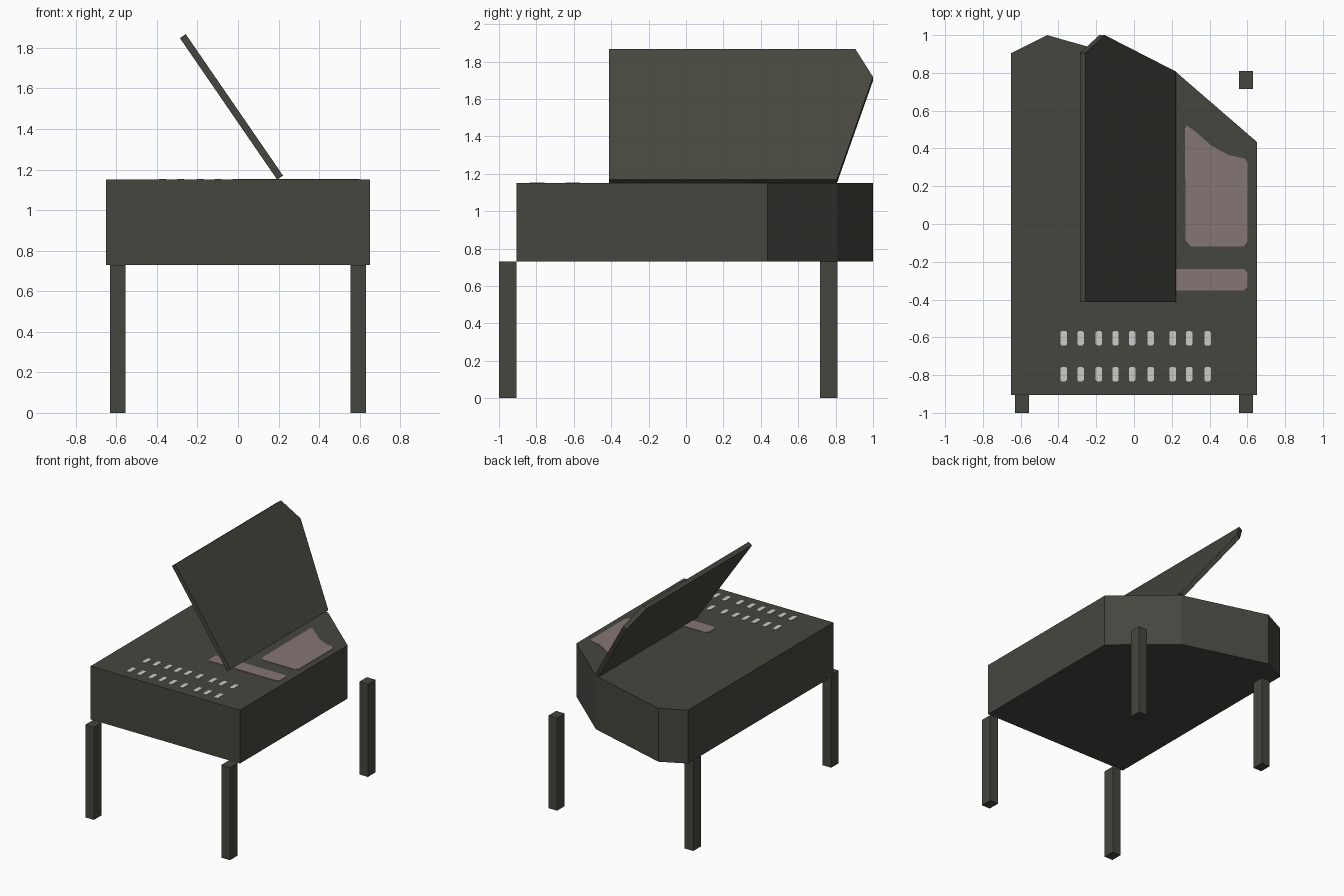
import bpy, bmesh, math
from mathutils import Matrix, Vector

if "Cube" in bpy.data.objects:
    bpy.data.objects.remove(bpy.data.objects["Cube"])


def material(name, rgb):
    m = bpy.data.materials.new(name)
    m.diffuse_color = (*rgb, 1)
    m.use_nodes = True
    m.node_tree.nodes["Principled BSDF"].inputs["Base Color"].default_value = m.diffuse_color
    return m


CHARCOAL = material("charcoal", (0.062, 0.062, 0.050))
MAUVE = material("dusty mauve", (0.235, 0.180, 0.172))
PALE = material("pale grey", (0.60, 0.60, 0.57))


def prism(name, outlines, z0, z1, mat, matrix=Matrix()):
    """Extrude one or more flat outlines from z0 to z1."""
    bm = bmesh.new()
    for pts in outlines:
        face = bm.faces.new([bm.verts.new((x, y, z0)) for x, y in pts])
        ext = bmesh.ops.extrude_face_region(bm, geom=[face])
        top = [v for v in ext["geom"] if isinstance(v, bmesh.types.BMVert)]
        bmesh.ops.translate(bm, verts=top, vec=(0, 0, z1 - z0))
    bmesh.ops.transform(bm, matrix=matrix, verts=bm.verts)
    bmesh.ops.recalc_face_normals(bm, faces=bm.faces)
    me = bpy.data.meshes.new(name)
    bm.to_mesh(me)
    bm.free()
    me.materials.append(mat)
    ob = bpy.data.objects.new(name, me)
    bpy.context.collection.objects.link(ob)
    return ob


def rect(cx, cy, w, d, c=0.0):
    """Rectangle, with chamfered corners when c > 0."""
    x, y = w / 2, d / 2
    if c == 0:
        pts = [(-x, -y), (x, -y), (x, y), (-x, y)]
    else:
        pts = [(-x + c, -y), (x - c, -y), (x, -y + c), (x, y - c),
               (x - c, y), (-x + c, y), (-x, y - c), (-x, -y + c)]
    return [(cx + a, cy + b) for a, b in pts]


TOP = 1.15

# Case with angled tail
prism("case", [[(-0.65, -0.905), (0.65, -0.905), (0.65, 0.435), (0.22, 0.807),
                (-0.46, 1.0), (-0.65, 0.905)]], 0.73, TOP, CHARCOAL)

# Four square legs
for side, x in (("left", -0.593), ("right", 0.593)):
    for end, y in (("front", -0.953), ("back", 0.763)):
        prism(f"{end}_{side}_leg", [rect(x, y, 0.075, 0.094)], 0, 0.73, CHARCOAL)

# Raised lid: outline in its own plane, then tilted up from the hinge
a = math.radians(55.5)
u = Vector((-math.cos(a), 0, math.sin(a)))
v = Vector((0, 1, 0))
n = u.cross(v)
tilt = Matrix.Translation((0.222, 0, 1.17)) @ Matrix((u, v, n)).transposed().to_4x4()
prism("lid", [[(0, -0.413), (0, 0.807), (0.665, 1.0), (0.847, 0.905), (0.847, -0.413)]],
      0, 0.035, CHARCOAL, tilt)

# Inlaid panels on the top
prism("back_panel", [[(0.30, -0.12), (0.58, -0.12), (0.60, -0.095), (0.60, 0.325),
                      (0.588, 0.346), (0.50, 0.365), (0.41, 0.415), (0.33, 0.485),
                      (0.28, 0.522), (0.27, 0.505), (0.273, -0.085)]],
      TOP - 0.002, TOP + 0.003, MAUVE)
prism("front_panel", [rect(0.29, -0.295, 0.62, 0.114, 0.02)],
      TOP - 0.002, TOP + 0.003, MAUVE)

# Two rows of small pale marks
xs = (-0.372, -0.283, -0.186, -0.098, -0.01, 0.088, 0.205, 0.292, 0.39)
prism("key_marks", [rect(x, y, 0.034, 0.078, 0.008) for y in (-0.605, -0.795) for x in xs],
      TOP - 0.002, TOP + 0.003, PALE)
